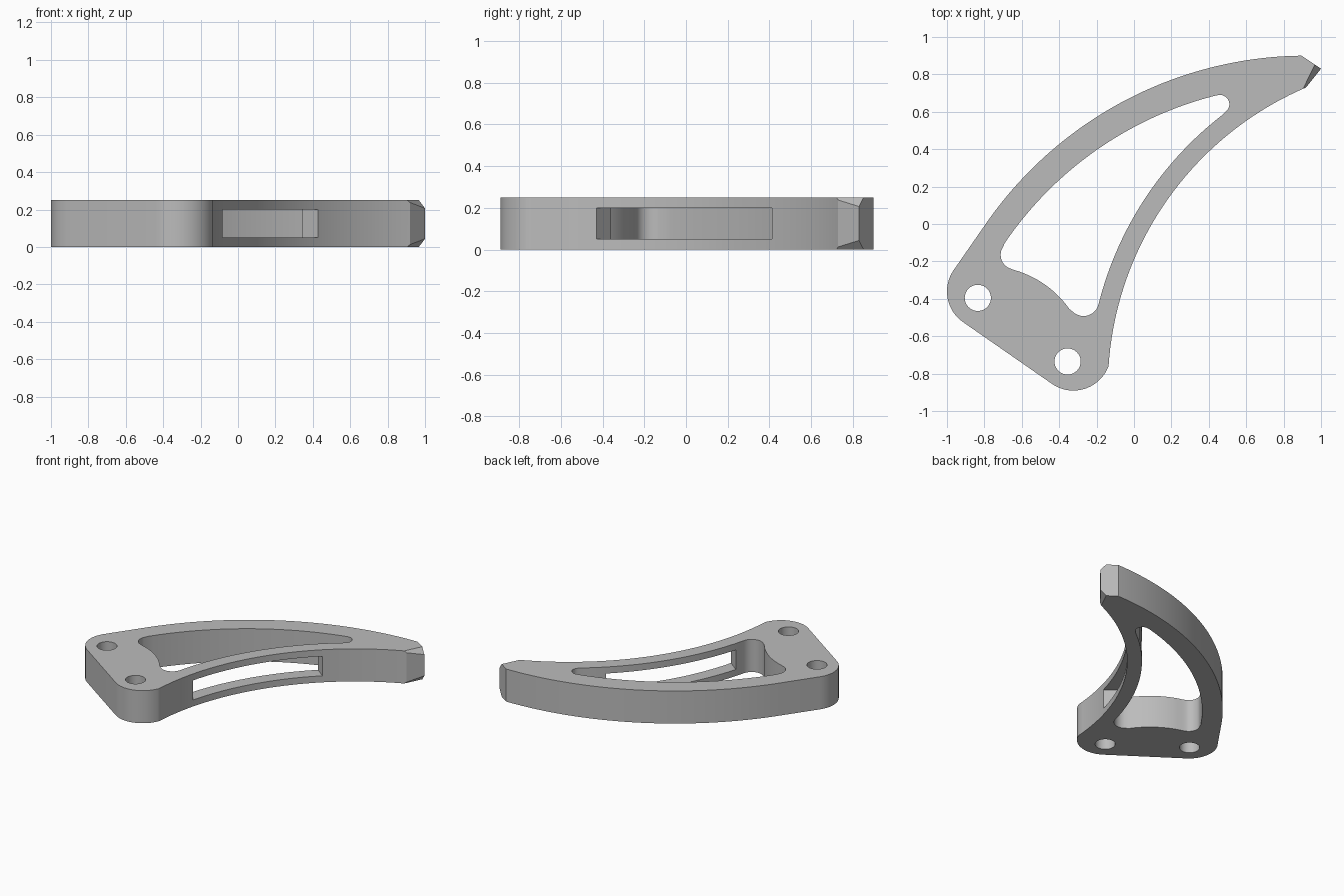
import bpy, bmesh, math
from mathutils import Vector

cube = bpy.data.objects.get("Cube")
if cube:
    bpy.data.objects.remove(cube, do_unlink=True)

HEIGHT = 0.25
LOWER_CENTRE = (1.606, -0.875)   # both edges of the lower arm
UPPER_CENTRE = (0.922, -1.185)   # both edges of the upper arm


def arc(centre, start, end, steps):
    """Points from start to end the short way round a centre."""
    c = Vector(centre)
    a, b = Vector(start) - c, Vector(end) - c
    angle = math.atan2(a.y, a.x)
    sweep = (math.atan2(b.y, b.x) - angle + math.pi) % math.tau - math.pi
    points = []
    for i in range(steps + 1):
        t = i / steps
        r = a.length + (b.length - a.length) * t
        points.append(c + Vector((math.cos(angle + sweep * t), math.sin(angle + sweep * t))) * r)
    return points


def prism(name, points, z0, z1):
    """Extrude a flat outline between two heights."""
    bm = bmesh.new()
    face = bm.faces.new([bm.verts.new((p[0], p[1], z0)) for p in points])
    top = bmesh.ops.extrude_face_region(bm, geom=[face])["geom"]
    bmesh.ops.translate(bm, vec=(0, 0, z1 - z0),
                        verts=[g for g in top if isinstance(g, bmesh.types.BMVert)])
    bmesh.ops.recalc_face_normals(bm, faces=bm.faces)
    mesh = bpy.data.meshes.new(name)
    bm.to_mesh(mesh)
    bm.free()
    obj = bpy.data.objects.new(name, mesh)
    bpy.context.collection.objects.link(obj)
    return obj


# Curved bracket body, with rounded base corners and a pointed tip
outline = (
    arc((-0.80, -0.36), (-0.966, -0.249), (-0.919, -0.521), 16)
    + arc((-0.325, -0.69), (-0.444, -0.851), (-0.14, -0.77), 16)
    + arc(LOWER_CENTRE, (-0.136, -0.76), (0.92, 0.73), 40)
    + [(1.0, 0.83)]
    + arc(UPPER_CENTRE, (0.895, 0.9), (-0.8, -0.01), 48)
)
body = prism("curved_bracket", outline, 0, HEIGHT)

# Slanted cuts on the top and bottom of the tip
bm = bmesh.new()
bm.from_mesh(body.data)
for z, side in ((HEIGHT, 1), (0, -1)):
    cut = bmesh.ops.bisect_plane(
        bm, geom=bm.verts[:] + bm.edges[:] + bm.faces[:],
        plane_co=(0.9, 0.715, z), plane_no=Vector((0.47, -0.23, 0.47 * side)).normalized(),
        clear_outer=True)
    bmesh.ops.holes_fill(bm, edges=[e for e in bm.edges if e.is_boundary], sides=0)
bmesh.ops.recalc_face_normals(bm, faces=bm.faces)
bm.to_mesh(body.data)
bm.free()

# Long opening between the two arms
opening = (
    arc((-0.635, -0.165), (-0.70, -0.122), (-0.665, -0.237), 12)
    + arc((-0.80, -0.76), (-0.64, -0.246), (-0.345, -0.455), 14)
    + arc((-0.27, -0.41), (-0.325, -0.471), (-0.19, -0.43), 12)
    + arc(LOWER_CENTRE, (-0.182, -0.40), (0.475, 0.585), 36)
    + arc((0.46, 0.64), (0.49, 0.60), (0.448, 0.6885), 12)
    + arc(UPPER_CENTRE, (0.43, 0.685), (-0.69, -0.10), 40)
)
cutters = [prism("opening_cutter", opening, -0.1, HEIGHT + 0.1)]

# Bolt holes in the base
for x, y in ((-0.835, -0.395), (-0.355, -0.735)):
    circle = [(x + 0.07 * math.cos(a), y + 0.07 * math.sin(a))
              for a in (math.tau * i / 40 for i in range(40))]
    cutters.append(prism("bolt_hole_cutter", circle, -0.1, HEIGHT + 0.1))

# Side slot through the lower arm
near, far = Vector((-0.08, -0.43)), Vector((0.43, 0.41))
through = Vector((-0.09, 0.07))
slot = [near - through, far - through, far + through * 2, near + through * 2]
cutters.append(prism("side_slot_cutter", slot, 0.05, 0.20))

bpy.context.view_layer.objects.active = body
for cutter in cutters:
    cutter.hide_render = True
    mod = body.modifiers.new(cutter.name, "BOOLEAN")
    mod.operation = "DIFFERENCE"
    mod.solver = "EXACT"
    mod.object = cutter
    bpy.ops.object.modifier_apply(modifier=mod.name)
for cutter in cutters:
    bpy.data.objects.remove(cutter, do_unlink=True)

# Plain grey finish
grey = bpy.data.materials.new("plain_grey")
grey.use_nodes = True
colour = (0.5, 0.5, 0.5, 1)
grey.diffuse_color = colour
grey.node_tree.nodes["Principled BSDF"].inputs["Base Color"].default_value = colour
body.data.materials.clear()
body.data.materials.append(grey)

bpy.ops.object.select_all(action="DESELECT")
body.select_set(True)
bpy.ops.object.shade_smooth_by_angle(angle=math.radians(25))
